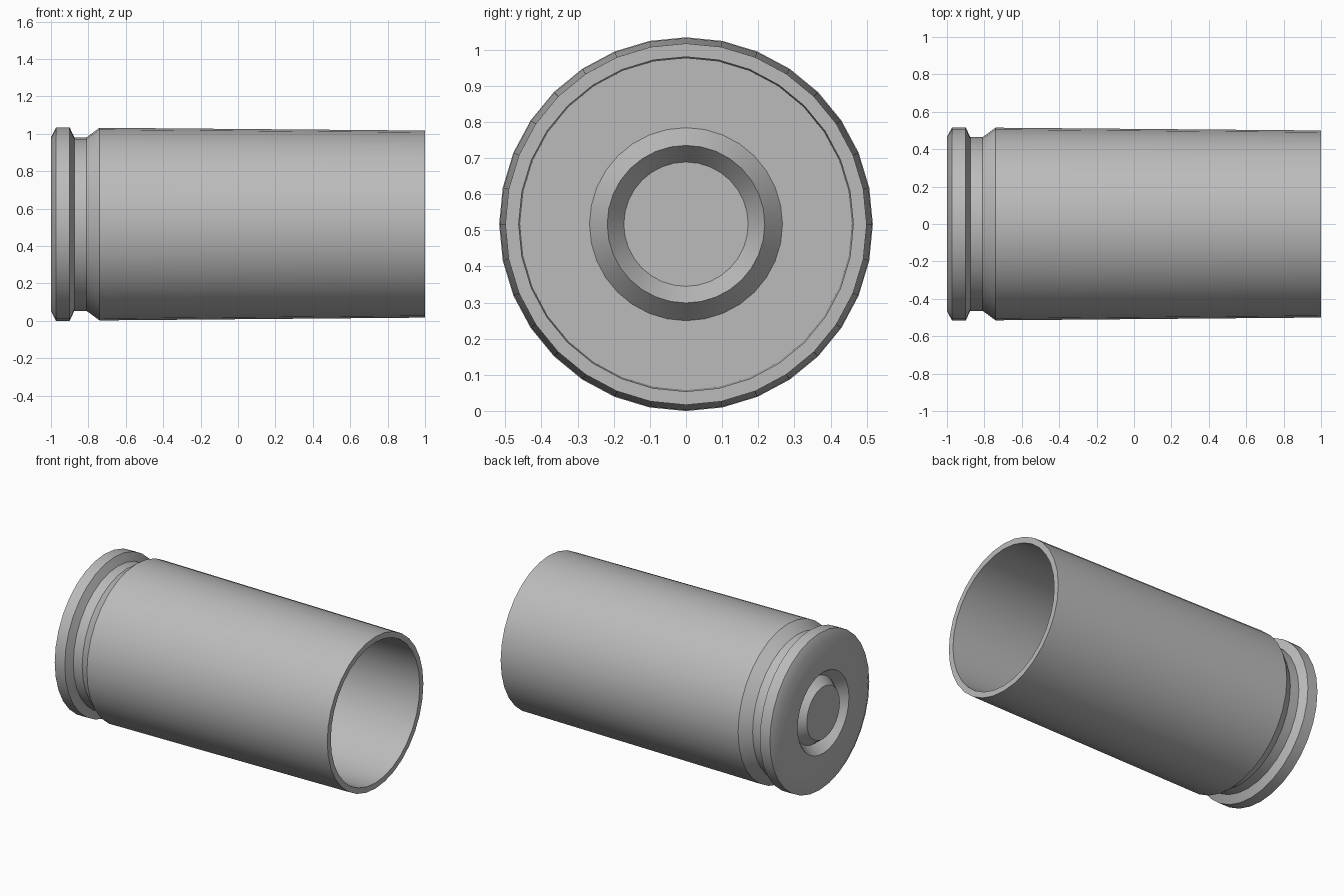
import bpy
import bmesh
from math import cos, sin, tau, radians

cube = bpy.data.objects.get("Cube")
if cube:
    bpy.data.objects.remove(cube)

SIDES = 32
AXIS_Z = 0.517

metal = bpy.data.materials.new("grey metal")
metal.use_nodes = True
colour = (0.5, 0.5, 0.5, 1)
metal.diffuse_color = colour
metal.node_tree.nodes["Principled BSDF"].inputs["Base Color"].default_value = colour


def lathe(name, profile):
    """Turn (x, radius) points about the x axis, capping both ends."""
    bm = bmesh.new()
    rings = []
    for x, r in profile:
        rings.append([bm.verts.new((x, r * sin(tau * i / SIDES), r * cos(tau * i / SIDES)))
                      for i in range(SIDES)])
    for a, b in zip(rings, rings[1:]):
        for i in range(SIDES):
            j = (i + 1) % SIDES
            bm.faces.new((a[i], a[j], b[j], b[i]))
    bm.faces.new(rings[0])
    bm.faces.new(rings[-1])
    bmesh.ops.recalc_face_normals(bm, faces=bm.faces)
    mesh = bpy.data.meshes.new(name)
    bm.to_mesh(mesh)
    bm.free()
    mesh.materials.append(metal)
    obj = bpy.data.objects.new(name, mesh)
    obj.location.z = AXIS_Z
    bpy.context.collection.objects.link(obj)
    bpy.ops.object.select_all(action='DESELECT')
    obj.select_set(True)
    bpy.context.view_layer.objects.active = obj
    bpy.ops.object.shade_smooth_by_angle(angle=radians(30))
    return obj


# Ring-shaped groove pressed into the closed end: (depth, radius)
groove = [(0, 0.172), (0.06, 0.218), (0, 0.267)]

base = [(-1 + d, r) for d, r in groove]
rim = [(-1, 0.464), (-0.973, 0.517), (-0.9, 0.517), (-0.875, 0.464)]
body = [(-0.81, 0.464), (-0.74, 0.515), (1, 0.5)]
# Open mouth, inner wall and floor, with the groove showing as a ridge
inside = [(1, 0.463), (-0.95, 0.459)] + [(-0.95 + d, r) for d, r in reversed(groove)]

lathe("hollow_casing", base + rim + body + inside)
